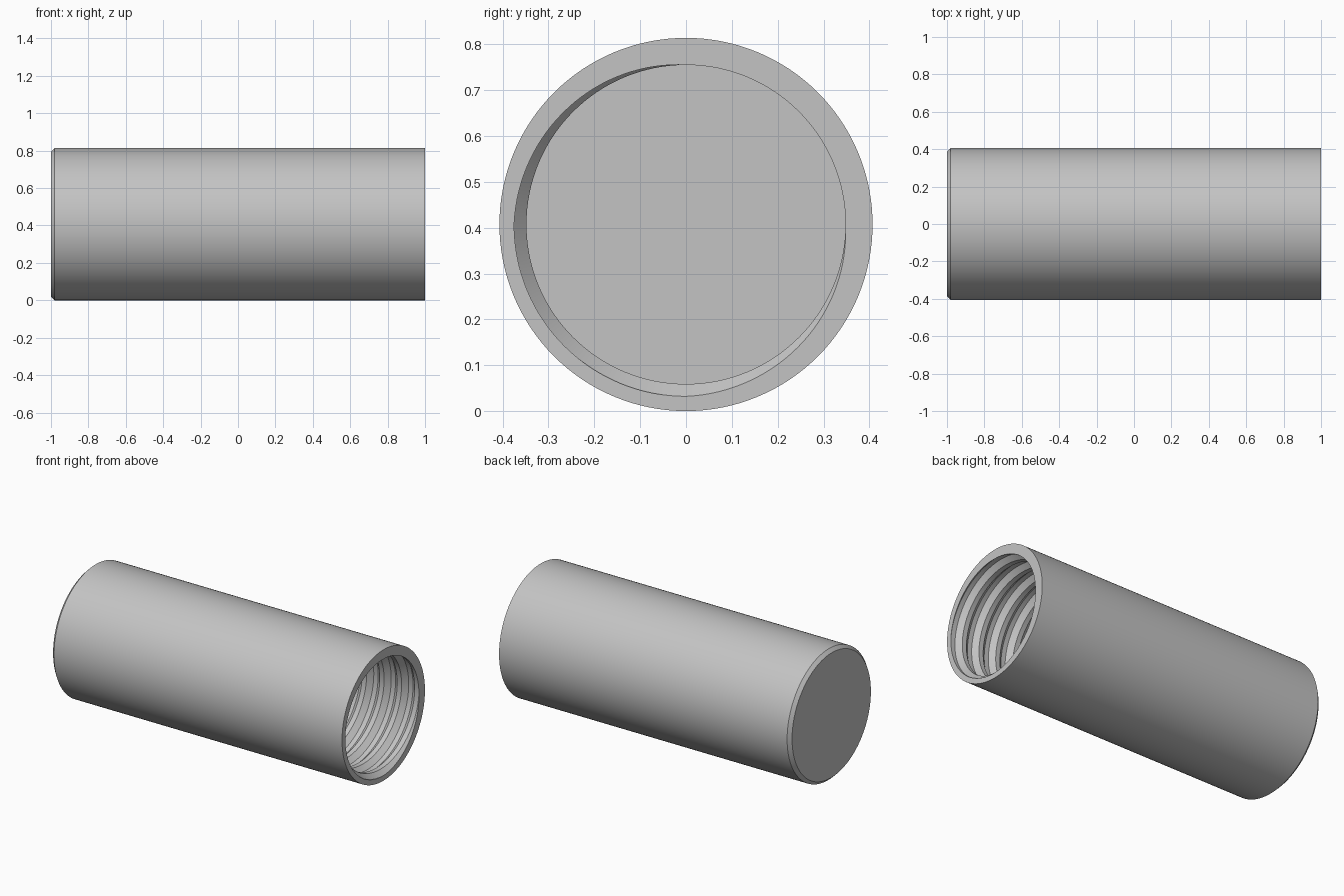
import bpy, bmesh
from math import cos, sin, pi
from mathutils import Matrix

cube = bpy.data.objects.get("Cube")
if cube:
    bpy.data.objects.remove(cube)

OUTER, CREST, ROOT = 0.407, 0.348, 0.375   # radii
PITCH, SEGMENTS = 0.12, 128
FLOOR_X = -0.9
CHAMFER = 0.02

grey = bpy.data.materials.new("light grey")
grey.use_nodes = True
colour = (0.55, 0.55, 0.55, 1)
grey.diffuse_color = colour
grey.node_tree.nodes["Principled BSDF"].inputs["Base Color"].default_value = colour


def make_object(name, bm):
    bmesh.ops.recalc_face_normals(bm, faces=bm.faces[:])
    mesh = bpy.data.meshes.new(name)
    bm.to_mesh(mesh)
    bm.free()
    mesh.materials.append(grey)
    obj = bpy.data.objects.new(name, mesh)
    bpy.context.collection.objects.link(obj)
    return obj


# Solid body lying along x, chamfered at its closed end
bm = bmesh.new()
bmesh.ops.create_cone(bm, cap_ends=True, segments=SEGMENTS, radius1=OUTER, radius2=OUTER,
                      depth=2, matrix=Matrix.Translation((0, 0, OUTER)) @ Matrix.Rotation(pi / 2, 4, 'Y'))
rim = [e for e in bm.edges if all(v.co.x < -0.99 for v in e.verts)]
bmesh.ops.bevel(bm, geom=rim, offset=CHAMFER, segments=1, affect='EDGES')
body = make_object("threaded_sleeve", bm)

# Bore cutter: a trapezoid thread profile swept along a right-handed helix
profile = [(-0.375, CREST), (-0.125, ROOT), (0.125, ROOT), (0.375, CREST), (0.625, CREST)]
turns = int((1 - FLOOR_X) / PITCH) + 4
bm = bmesh.new()
previous = None
for step in range(turns * SEGMENTS + 1):
    turn = step / SEGMENTS
    angle = 2 * pi * turn + 1.25 * pi
    start = 1 + PITCH * (turn - turns + 2)
    row = [bm.verts.new((start + PITCH * t, r * cos(angle), OUTER + r * sin(angle)))
           for t, r in profile]
    if previous:
        for k in range(len(profile) - 1):
            bm.faces.new((previous[k], previous[k + 1], row[k + 1], row[k]))
    previous = row
bmesh.ops.remove_doubles(bm, verts=bm.verts[:], dist=0.0001)

# Trim both ends of the cutter flat and close them
for x, direction in ((FLOOR_X, -1), (1.05, 1)):
    bmesh.ops.bisect_plane(bm, geom=bm.verts[:] + bm.edges[:] + bm.faces[:], dist=0.00001,
                           plane_co=(x, 0, 0), plane_no=(direction, 0, 0), clear_outer=True)
    open_edges = [e for e in bm.edges if e.is_boundary
                  and all(abs(v.co.x - x) < 0.001 for v in e.verts)]
    bmesh.ops.contextual_create(bm, geom=open_edges)
cutter = make_object("bore_cutter", bm)
cutter.hide_render = True

# Cut the threaded bore
cut = body.modifiers.new("bore", 'BOOLEAN')
cut.operation = 'DIFFERENCE'
cut.solver = 'EXACT'
cut.object = cutter
bpy.ops.object.select_all(action='DESELECT')
body.select_set(True)
bpy.context.view_layer.objects.active = body
bpy.ops.object.modifier_apply(modifier=cut.name)
bpy.data.objects.remove(cutter)
bpy.ops.object.shade_smooth_by_angle(angle=pi / 7)
